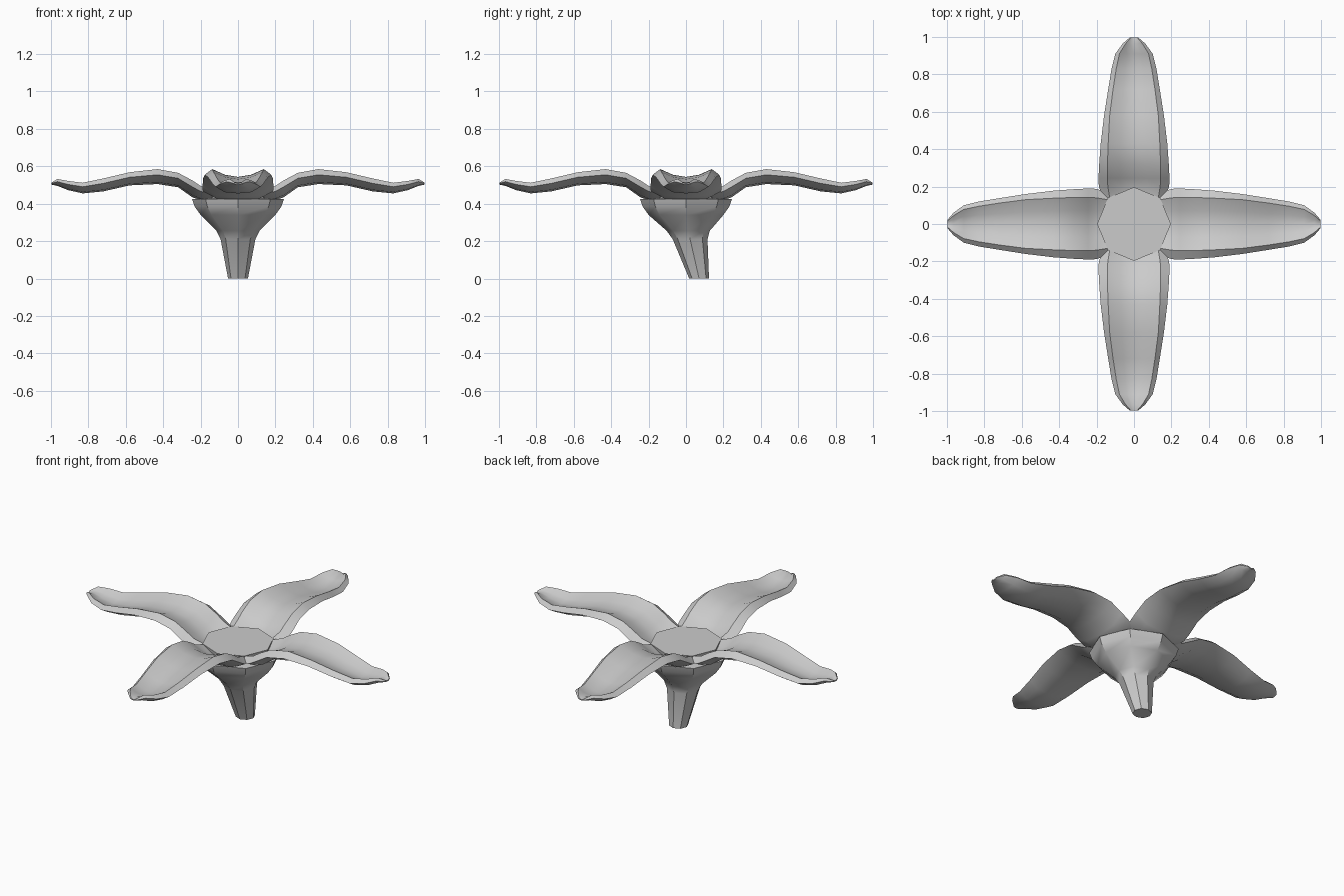
import bpy, bmesh, math
from mathutils import Matrix

if "Cube" in bpy.data.objects:
    bpy.data.objects.remove(bpy.data.objects["Cube"])


def skin(name, rings, angle=35):
    """Loft closed rings of points, capped at both ends."""
    bm = bmesh.new()
    loops = [[bm.verts.new(p) for p in ring] for ring in rings]
    n = len(loops[0])
    for a, b in zip(loops, loops[1:]):
        for i in range(n):
            j = (i + 1) % n
            bm.faces.new((a[i], a[j], b[j], b[i]))
    bm.faces.new(loops[0])
    bm.faces.new(loops[-1])
    bmesh.ops.recalc_face_normals(bm, faces=bm.faces)
    mesh = bpy.data.meshes.new(name)
    bm.to_mesh(mesh)
    bm.free()
    ob = bpy.data.objects.new(name, mesh)
    bpy.context.collection.objects.link(ob)
    bpy.ops.object.select_all(action='DESELECT')
    ob.select_set(True)
    bpy.context.view_layer.objects.active = ob
    bpy.ops.object.shade_smooth_by_angle(angle=math.radians(angle))
    return ob


def octagon(r, y, z):
    return [(r * math.cos(i * math.pi / 4), y + r * math.sin(i * math.pi / 4), z)
            for i in range(8)]


# Leaning stem that flares into the flower cup: radius, y offset, z
stem = [(0.053, 0.07, 0), (0.093, 0.022, 0.21), (0.115, 0.012, 0.255),
        (0.20, 0, 0.34), (0.232, 0, 0.385), (0.245, 0, 0.425), (0.19, 0, 0.428)]
skin("stem_and_cup", [octagon(*s) for s in stem])

# Flat centre disc
skin("centre_disc", [octagon(0.185, 0, 0.41), octagon(0.197, 0, 0.478)])

# Petal stations: distance, outer half width, rim half width, rim z, underside z
stations = [(0.14, 0.165, 0.13, 0.475, 0.415), (0.20, 0.188, 0.14, 0.495, 0.418),
            (0.245, 0.19, 0.142, 0.525, 0.435), (0.32, 0.186, 0.142, 0.565, 0.488),
            (0.43, 0.178, 0.138, 0.585, 0.505), (0.58, 0.16, 0.13, 0.568, 0.498),
            (0.72, 0.138, 0.112, 0.535, 0.466), (0.83, 0.12, 0.095, 0.512, 0.455),
            (0.91, 0.10, 0.078, 0.522, 0.473), (0.965, 0.06, 0.045, 0.532, 0.495),
            (0.998, 0.022, 0.016, 0.513, 0.502)]


def section(x, w, i, t, b):
    h = t - b
    half = [(i, t), (w, t - 0.38 * h), (0.6 * w, b + 0.12 * h)]
    ring = half + [(0, b)] + [(-y, z) for y, z in reversed(half)]
    ring += [(-0.5 * i, t - 0.38 * h), (0, t - 0.52 * h), (0.5 * i, t - 0.38 * h)]
    return [(x, y, z) for y, z in ring]


# Four petals around the centre
for k in range(4):
    petal = skin(f"petal_{k + 1}", [section(*s) for s in stations], 40)
    petal.data.transform(Matrix.Rotation(k * math.pi / 2, 4, 'Z'))
